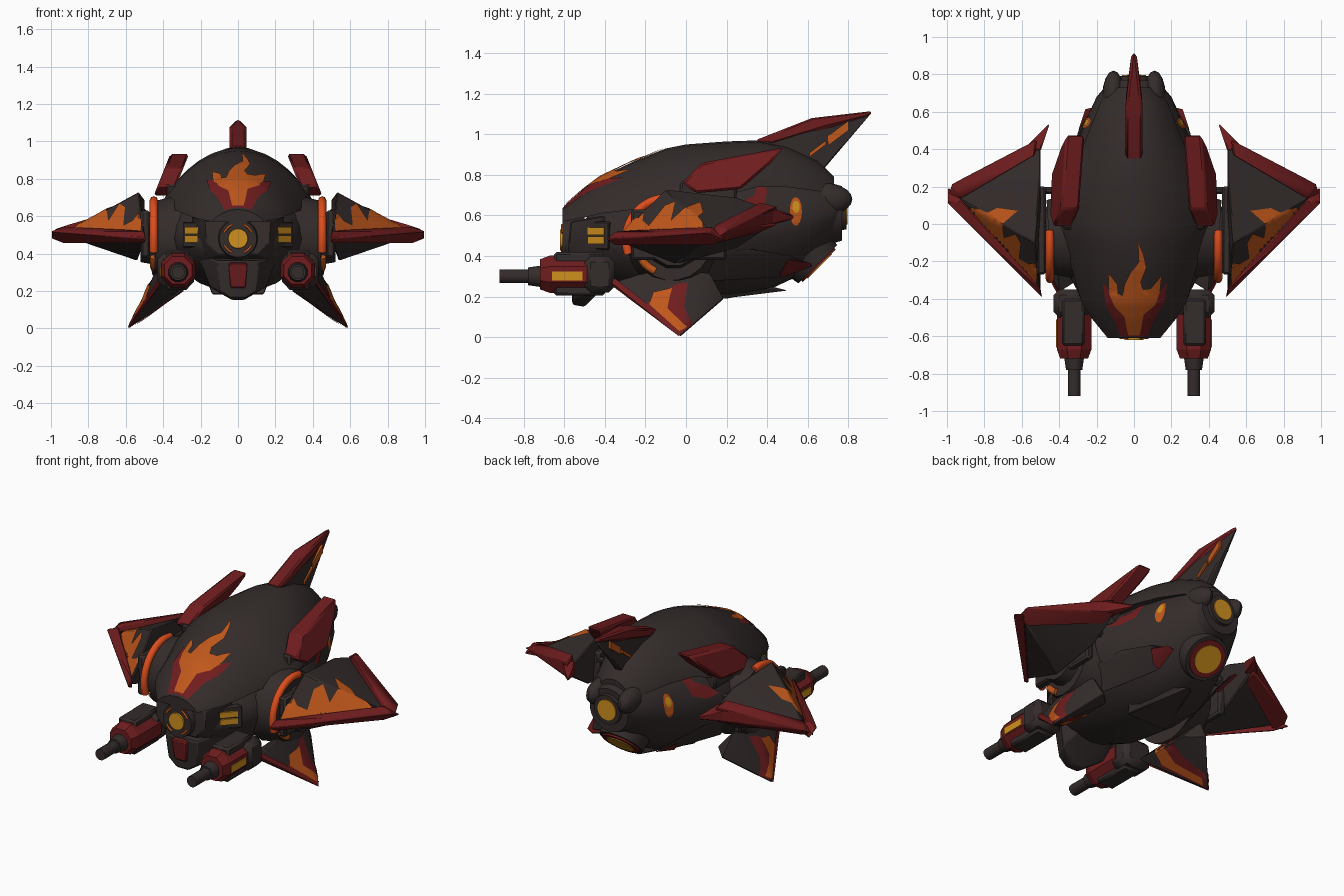
import bpy, bmesh
from math import sin, cos, pi, radians
from mathutils import Vector, Matrix
from mathutils.bvhtree import BVHTree

if "Cube" in bpy.data.objects:
    bpy.data.objects.remove(bpy.data.objects["Cube"])


def material(name, rgb):
    m = bpy.data.materials.new(name)
    m.use_nodes = True
    m.diffuse_color = (*rgb, 1)
    node = next(n for n in m.node_tree.nodes if n.type == 'BSDF_PRINCIPLED')
    node.inputs["Base Color"].default_value = (*rgb, 1)
    node.inputs["Roughness"].default_value = 0.7
    return m


DARK = material("charcoal", (.034, .025, .024))
RED = material("deep_red", (.16, .012, .013))
ORANGE = material("flame_orange", (.52, .095, .011))
GLOW = material("hot_orange", (.72, .075, .012))
YELLOW = material("amber_light", (.63, .28, .013))


def finish(name, bm, mat, mirror=False, bevel=0):
    mesh = bpy.data.meshes.new(name)
    bm.to_mesh(mesh)
    bm.free()
    mesh.materials.append(mat)
    ob = bpy.data.objects.new(name, mesh)
    bpy.context.collection.objects.link(ob)
    bpy.ops.object.select_all(action='DESELECT')
    ob.select_set(True)
    bpy.context.view_layer.objects.active = ob
    bpy.ops.object.shade_smooth_by_angle(angle=radians(32))
    if bevel:
        b = ob.modifiers.new("Soft edges", 'BEVEL')
        b.width, b.segments = bevel, 1
    if mirror:
        ob.modifiers.new("Other side", 'MIRROR')
    return ob


def hull(name, pts, mat, sym=False, bevel=.007):
    """Convex block; sym spans the centre line, otherwise it is mirrored."""
    bm = bmesh.new()
    for x, y, z in pts:
        bm.verts.new((x, y, z))
        if sym and x:
            bm.verts.new((-x, y, z))
    out = bmesh.ops.convex_hull(bm, input=bm.verts[:])
    loose = {v for v in out["geom_interior"] if isinstance(v, bmesh.types.BMVert)}
    bmesh.ops.delete(bm, geom=list(loose), context='VERTS')
    bmesh.ops.dissolve_limit(bm, angle_limit=.02, verts=bm.verts[:], edges=bm.edges[:])
    bmesh.ops.recalc_face_normals(bm, faces=bm.faces[:])
    return finish(name, bm, mat, not sym, bevel)


def box(name, xs, ys, zs, mat, bevel=.012):
    return hull(name, [(x, y, z) for x in xs for y in ys for z in zs], mat, bevel=bevel)


def cyl(name, a, b, r1, r2, mat, mirror=False, sides=24):
    a, b = Vector(a), Vector(b)
    turn = (b - a).to_track_quat('Z', 'Y').to_matrix().to_4x4()
    bm = bmesh.new()
    bmesh.ops.create_cone(bm, cap_ends=True, segments=sides, radius1=r1, radius2=r2,
                          depth=(b - a).length,
                          matrix=Matrix.Translation((a + b) / 2) @ turn @ Matrix.Rotation(pi / sides, 4, 'Z'))
    return finish(name, bm, mat, mirror)


def loft(name, rings, mat):
    bm = bmesh.new()
    rows = [[bm.verts.new(p) for p in ring] for ring in rings]
    for r, s in zip(rows, rows[1:]):
        for i in range(len(r)):
            j = (i + 1) % len(r)
            bm.faces.new((r[i], r[j], s[j], s[i]))
    bm.faces.new(rows[0])
    bm.faces.new(rows[-1])
    bmesh.ops.recalc_face_normals(bm, faces=bm.faces[:])
    return finish(name, bm, mat)


def arc_tube(name, centre, radius, depth, start, end, axis, mat, mirror=False):
    curve = bpy.data.curves.new(name, 'CURVE')
    curve.dimensions = '3D'
    curve.bevel_depth, curve.bevel_resolution, curve.use_fill_caps = depth, 2, True
    path = curve.splines.new('POLY')
    path.points.add(20)
    for i, p in enumerate(path.points):
        t = radians(start + (end - start) * i / 20)
        u, v = radius * cos(t), radius * sin(t)
        off = Vector((0, u, v)) if axis == 'x' else Vector((u, 0, v))
        p.co = (*(Vector(centre) + off), 1)
    curve.materials.append(mat)
    ob = bpy.data.objects.new(name, curve)
    bpy.context.collection.objects.link(ob)
    if mirror:
        ob.modifiers.new("Other side", 'MIRROR')


RAYS = {'top': Vector((0, 0, -1)), 'outer': Vector((-1, 0, 0)), 'inner': Vector((1, 0, 0))}


def decal(name, pts, side, target, mat, lift=.004, mirror=True):
    """Thin painted patch draped over one side of a part."""
    me, ray = target.data, RAYS[side]
    tree = BVHTree.FromPolygons([v.co for v in me.vertices], [p.vertices[:] for p in me.polygons])
    bm = bmesh.new()
    bm.faces.new([bm.verts.new((a, b, 0)) for a, b in pts])
    bm.normal_update()
    bmesh.ops.triangulate(bm, faces=bm.faces[:])
    for k in range(2):
        lo, hi = min(p[k] for p in pts), max(p[k] for p in pts)
        for i in range(1, int((hi - lo) / .02) + 1):
            co, no = Vector(), Vector()
            co[k], no[k] = lo + i * .02, 1
            bmesh.ops.bisect_plane(bm, geom=bm.verts[:] + bm.edges[:] + bm.faces[:], plane_co=co, plane_no=no)
    missed = []
    for v in bm.verts:
        flat = Vector((v.co.x, v.co.y, 0)) if side == 'top' else Vector((0, v.co.x, v.co.y))
        start = flat if side == 'inner' else flat - 3 * ray
        hit, normal, _, _ = tree.ray_cast(start, ray)
        if hit is None:
            missed.append(v)
        else:
            v.co = hit + normal * lift
    bmesh.ops.delete(bm, geom=missed, context='VERTS')
    bm.normal_update()
    for f in bm.faces:
        if f.normal.dot(ray) > 0:
            f.normal_flip()
    return finish(name, bm, mat, mirror)


# Main body: rounded sections along the length (y, half width, top, bottom)
def power(v):
    return abs(v) ** (1.05 if v >= 0 else 1.25) * (1 if v >= 0 else -1)


body = [(-.5, .19, .58, .3), (-.4, .28, .68, .27), (-.25, .36, .74, .22), (0, .41, .82, .19), (.2, .41, .85, .19),
        (.4, .32, .85, .23), (.55, .26, .83, .3), (.68, .2, .79, .42), (.75, .14, .74, .5)]
core = loft("body", [[(w * cos(i * pi / 12), y, (t + b) / 2 + (t - b) / 2 * power(sin(i * pi / 12)))
                      for i in range(24)] for y, w, t, b in body], DARK)

# Upper shell: arched sections (y, half width, crest, rim)
arches = [(-.61, .14, .635, .57), (-.5, .23, .73, .59), (-.42, .28, .79, .61), (-.25, .33, .87, .63),
          (-.1, .39, .93, .64), (0, .41, .95, .66), (.2, .38, .965, .7), (.35, .3, .97, .74),
          (.5, .24, .94, .74), (.65, .18, .87, .72), (.73, .12, .79, .7)]
shell = loft("upper_shell", [[(w * sin(t), y, rim + (top - rim) * max(cos(t), 0) ** 1.65)
                              for t in [(-.5 + i / 16) * pi for i in range(17)]] for y, w, top, rim in arches], DARK)
decal("flame_border", [(-.07, -.6), (.07, -.6), (.11, -.5), (.16, -.42), (.175, -.31), (.13, -.37), (.06, -.42),
                       (-.06, -.42), (-.12, -.36), (-.165, -.31), (-.15, -.43), (-.11, -.5)],
      'top', shell, RED, .004, False)
decal("flame", [(-.03, -.59), (.03, -.59), (.05, -.48), (.11, -.43), (.135, -.36), (.145, -.27), (.09, -.34),
                (.05, -.35), (.035, -.31), (.065, -.23), (.05, -.16), (.02, -.09), (.025, -.2), (-.02, -.26),
                (-.05, -.32), (-.06, -.38), (-.085, -.37), (-.09, -.32), (-.135, -.26), (-.13, -.37), (-.1, -.44),
                (-.05, -.49)], 'top', shell, ORANGE, .008, False)

# Nose with its round lamp, chin and side lamps
hull("nose_block", [(.17, -.57, .57), (.11, -.58, .39), (.17, -.58, .46), (.25, -.4, .6), (.2, -.4, .35)], DARK, True)
cyl("nose_ring", (0, -.5, .48), (0, -.61, .48), .12, .1, DARK)
cyl("nose_lamp", (0, -.58, .48), (0, -.62, .48), .058, .052, YELLOW)
for k in range(4):
    arc_tube("nose_lamp_arc", (0, -.61, .48), .08, .006, 25 + 90 * k, 65 + 90 * k, 'y', ORANGE)
hull("chin", [(.11, -.57, .36), (.04, -.56, .16), (.1, -.55, .2), (.03, -.5, .15), (.15, -.45, .22), (.22, -.4, .4),
              (.1, -.35, .3)], DARK, True)
hull("chin_plate", [(.05, -.6, .35), (.04, -.58, .22), (.05, -.5, .36), (.04, -.5, .2)], RED, True)
hull("side_lamp_frame", [(x, y, z) for x, y in ((.19, -.49), (.3, -.38), (.2, -.36)) for z in (.43, .57)], DARK)
for z in (.48, .525):
    hull("side_lamp", [(x, y, z + d) for x, y in ((.215, -.485), (.285, -.405), (.2, -.38)) for d in (-.02, .016)],
         YELLOW, bevel=0)

# Shoulder joints that carry the wings
cyl("shoulder", (.3, -.06, .48), (.455, -.07, .48), .24, .2, DARK, True, 20)
arc_tube("shoulder_glow", (.45, -.09, .48), .205, .022, 75, 200, 'x', GLOW, True)
arc_tube("shoulder_ember", (.45, -.08, .48), .17, .02, 215, 245, 'x', ORANGE, True)
cyl("wing_pivot", (.42, -.06, .48), (.52, -.06, .48), .15, .13, DARK, True, 12)
box("wing_mount", (.47, .52), (-.27, .2), (.38, .63), DARK)
cyl("wing_strut", (.38, .18, .58), (.52, .18, .58), .02, .02, DARK, True, 8)

# Wings with red rims
wing = hull("wing", [(.53, -.1, .73), (.5, .25, .69), (.54, -.05, .36), (.51, .25, .44), (.5, -.36, .48),
                     (.95, .14, .5), (.5, .42, .63), (.51, .42, .55)], DARK)
hull("wing_front_rim", [(.49, -.4, .48), (.5, -.345, .525), (.5, -.345, .45), (1, .11, .52), (1, .2, .48),
                        (.925, .13, .545), (.925, .13, .45)], RED)
hull("wing_rear_rim", [(1, .14, .48), (.98, .21, .53), (.92, .14, .55), (.92, .14, .46), (.52, .45, .645),
                       (.53, .37, .665), (.52, .45, .555), (.53, .37, .52)], RED)
hull("wing_horn", [(.45, .54, .6), (.46, .53, .58), (.58, .41, .635), (.58, .41, .55), (.5, .39, .645),
                   (.5, .39, .56)], RED)
decal("wing_flame", [(.62, .07), (.73, .085), (.78, .06), (.83, .08), (.93, .1), (.9, .03), (.74, -.14), (.52, -.35),
                     (.51, -.2), (.56, -.21), (.61, -.18), (.6, -.1), (.63, -.05), (.69, -.07), (.7, .0)],
      'top', wing, ORANGE, .006)

# Red slabs on the shoulders
slab = [(-.02, .76), (.08, .86), (.48, .935), (.42, .86), (.27, .73), (.05, .71)]
hull("shoulder_slab", [(.41 - .4 * (z - .7) + d, y, z) for y, z in slab for d in (-.055, .045)], RED, bevel=.012)
box("slab_base", (.27, .38), (-.03, .25), (.64, .77), DARK)
decal("flank_flame", [(.22, .61), (.3, .6), (.38, .63), (.4, .72), (.36, .79), (.34, .7), (.28, .67)],
      'outer', core, RED)

# Tail fin
hull("tail_fin", [(.04, .34, .95), (.035, .45, .8), (.025, .68, .83), (.04, .62, 1.06), (.008, .91, 1.1)], DARK, True)
hull("tail_ridge", [(.045, .34, .97), (.045, .42, .95), (.045, .68, 1.03), (.045, .62, 1.08), (.012, .92, 1.115),
                    (.012, .9, 1.085)], RED, True, .012)
for name, ys, d in (("tail_streak", (.61, .69), .01), ("tail_streak_tip", (.7, .8), .024)):
    hull(name, [(x, y, .9 + (y - .61) * .75 + s * d) for x in (0, .041 - (ys[0] - .6) * .06) for y in ys
                for s in (-1, 1)], ORANGE, True, 0)

# Rear pods, upper engine and lower thruster
bm = bmesh.new()
bmesh.ops.create_uvsphere(bm, u_segments=16, v_segments=10, radius=1,
                          matrix=Matrix.Translation((.11, .68, .68)) @ Matrix.Diagonal((.06, .14, .08, 1)))
finish("rear_pod", bm, DARK, True)
cyl("engine_cowl", (0, .58, .61), (0, .77, .61), .19, .135, DARK)
cyl("engine_nozzle", (0, .7, .62), (0, .79, .62), .1, .09, DARK)
cyl("engine_lamp", (0, .75, .62), (0, .797, .62), .065, .065, YELLOW)
axis, base = Vector((0, .7, -.71)), Vector((0, .59, .42))
cyl("thruster_cowl", base - axis * .1, base + axis * .085, .17, .135, DARK)
cyl("thruster_rim", base, base + axis * .095, .12, .115, RED)
cyl("thruster_lamp", base, base + axis * .1, .085, .085, YELLOW)
oval = [(cos(i * pi / 7), sin(i * pi / 7)) for i in range(14)]
decal("rear_vent", [(.54 + .03 * c, .62 + .07 * s) for c, s in oval], 'outer', core, ORANGE)
decal("rear_vent_light", [(.54 + .018 * c, .64 + .03 * s) for c, s in oval], 'outer', core, YELLOW, .008)

# Guns under the nose
gx, gz = .32, .31
cyl("gun_shroud", (gx, -.67, gz), (gx, -.44, gz), .1, .1, RED, True, 8)
cyl("gun_shroud_front", (gx, -.72, gz), (gx, -.67, gz), .08, .1, RED, True, 8)
box("gun_cover", (.265, .385), (-.65, -.4), (.205, .42), DARK)
box("gun_housing", (.235, .43), (-.5, -.35), (.22, .4), DARK, .03)
cyl("gun_collar", (gx, -.78, .3), (gx, -.68, .3), .045, .06, DARK, True, 12)
cyl("gun_barrel", (gx, -.92, .3), (gx, -.7, .3), .035, .035, DARK, True, 12)
box("gun_lamp", (.4, .418), (-.66, -.51), (.28, .325), YELLOW, 0)

# Lower fins, painted on both faces, with a red leading edge
fin = hull("lower_fin", [(.4, -.37, .27), (.29, -.3, .22), (.42, -.1, .35), (.4, .12, .32), (.29, .1, .2),
                         (.38, .19, .19), (.585, -.03, 0)], DARK)
hull("lower_fin_edge", [(.41, -.375, .275), (.395, -.38, .265), (.41, -.35, .29), (.4, -.35, .255), (.588, -.035, .005),
                        (.575, -.035, .005), (.58, -.02, .03)], RED, bevel=0)
for side in ('outer', 'inner'):
    decal("lower_fin_border", [(-.2, .16), (-.05, .26), (.01, .27), (-.01, .15), (.03, .06), (-.03, .015)],
          side, fin, RED)
    decal("lower_fin_flame", [(-.18, .16), (-.16, .22), (-.07, .24), (-.09, .14), (.0, .05), (-.03, .025)],
          side, fin, ORANGE, .008)

# Rear skirts and belly spike
hull("skirt", [(.4, .08, .4), (.3, .08, .27), (.2, .45, .29), (.35, .32, .44), (.3, .5, .41), (.23, .61, .365)], DARK)
hull("skirt_tip", [(.25, .46, .31), (.2, .46, .29), (.22, .63, .35), (.26, .62, .365), (.3, .5, .385)], RED)
hull("belly_spike", [(.14, .1, .18), (.18, .18, .28), (.1, .3, .28), (.02, .5, .23)], DARK, True)
